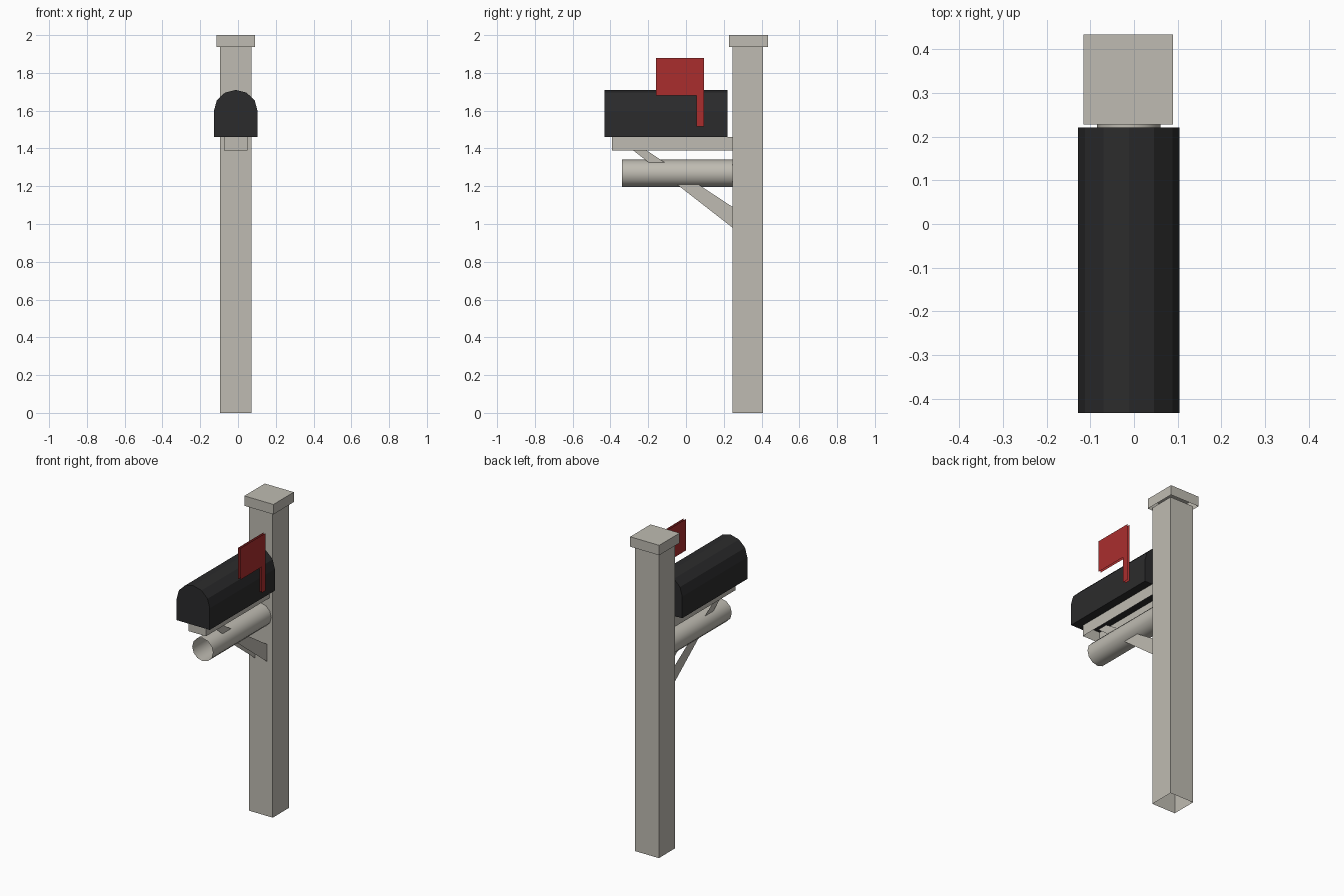
import bpy, math

if "Cube" in bpy.data.objects:
    bpy.data.objects.remove(bpy.data.objects["Cube"])

CX = -0.012  # centre line of the post and box


def material(name, color):
    m = bpy.data.materials.new(name)
    m.diffuse_color = (*color, 1)
    m.use_nodes = True
    m.node_tree.nodes["Principled BSDF"].inputs["Base Color"].default_value = m.diffuse_color
    return m


GREY = material("warm_grey", (0.52, 0.50, 0.445))
BLACK = material("black", (0.024, 0.024, 0.025))
RED = material("flag_red", (0.40, 0.027, 0.027))


def make(name, verts, faces, mat):
    me = bpy.data.meshes.new(name)
    me.from_pydata(verts, [], faces)
    me.materials.append(mat)
    ob = bpy.data.objects.new(name, me)
    bpy.context.collection.objects.link(ob)
    return ob


def box(name, x, y, z, mat, sides):
    """Box made of only the named sides."""
    v = [(a, b, c) for a in x for b in y for c in z]
    f = {"left": (0, 1, 3, 2), "right": (4, 6, 7, 5), "front": (0, 4, 5, 1),
         "back": (2, 3, 7, 6), "bottom": (0, 2, 6, 4), "top": (1, 5, 7, 3)}
    return make(name, v, [f[s] for s in sides.split()], mat)


def prism(name, profile, y0, y1, mat, ends):
    """Extrude a counter-clockwise (x, z) profile along y."""
    n = len(profile)
    v = [(x, y, z) for y in (y0, y1) for x, z in profile]
    f = [(i, n + i, n + (i + 1) % n, (i + 1) % n) for i in range(n)]
    if ends:
        f += [tuple(range(n)), tuple(range(2 * n - 1, n - 1, -1))]
    return make(name, v, f, mat)


def sheets(name, outline, x0, x1, mat):
    """Two parallel upright sheets with a (y, z) outline."""
    n = len(outline)
    v = [(x, y, z) for x in (x0, x1) for y, z in outline]
    return make(name, v, [tuple(range(n - 1, -1, -1)), tuple(range(n, 2 * n))], mat)


# Hollow post, cap and open support arm
box("post", (-0.095, 0.071), (0.247, 0.408), (0, 1.94), GREY, "left right front back")
box("post_cap", (-0.115, 0.089), (0.228, 0.433), (1.937, 2.0), GREY,
    "left right front back top")
box("support_arm", (-0.074, 0.05), (-0.392, 0.247), (1.39, 1.46), GREY, "left right front")

# Mail box with a faceted arched top
arch = [(CX + 0.116 * math.cos(math.radians(a)), 1.597 + 0.113 * math.sin(math.radians(a)))
        for a in range(0, 181, 30)]
prism("mail_box", [(CX - 0.116, 1.46), (CX + 0.116, 1.46)] + arch, -0.432, 0.221, BLACK, True)

# Open newspaper tube
ring = [(CX + 0.073 * math.cos(math.tau * i / 12), 1.268 + 0.073 * math.sin(math.tau * i / 12))
        for i in range(12)]
tube = prism("paper_tube", ring, -0.338, 0.247, GREY, False)
for p in tube.data.polygons:
    p.use_smooth = True

# Tapered diagonal brace
sheets("brace", [(-0.28, 1.39), (0.247, 0.98), (0.247, 1.09), (-0.21, 1.39)],
       CX - 0.042, CX + 0.042, GREY)

# Signal flag with its stem
sheets("flag", [(0.055, 1.515), (0.095, 1.515), (0.095, 1.88), (-0.16, 1.88),
                (-0.16, 1.68), (0.055, 1.68)], 0.113, 0.128, RED)
